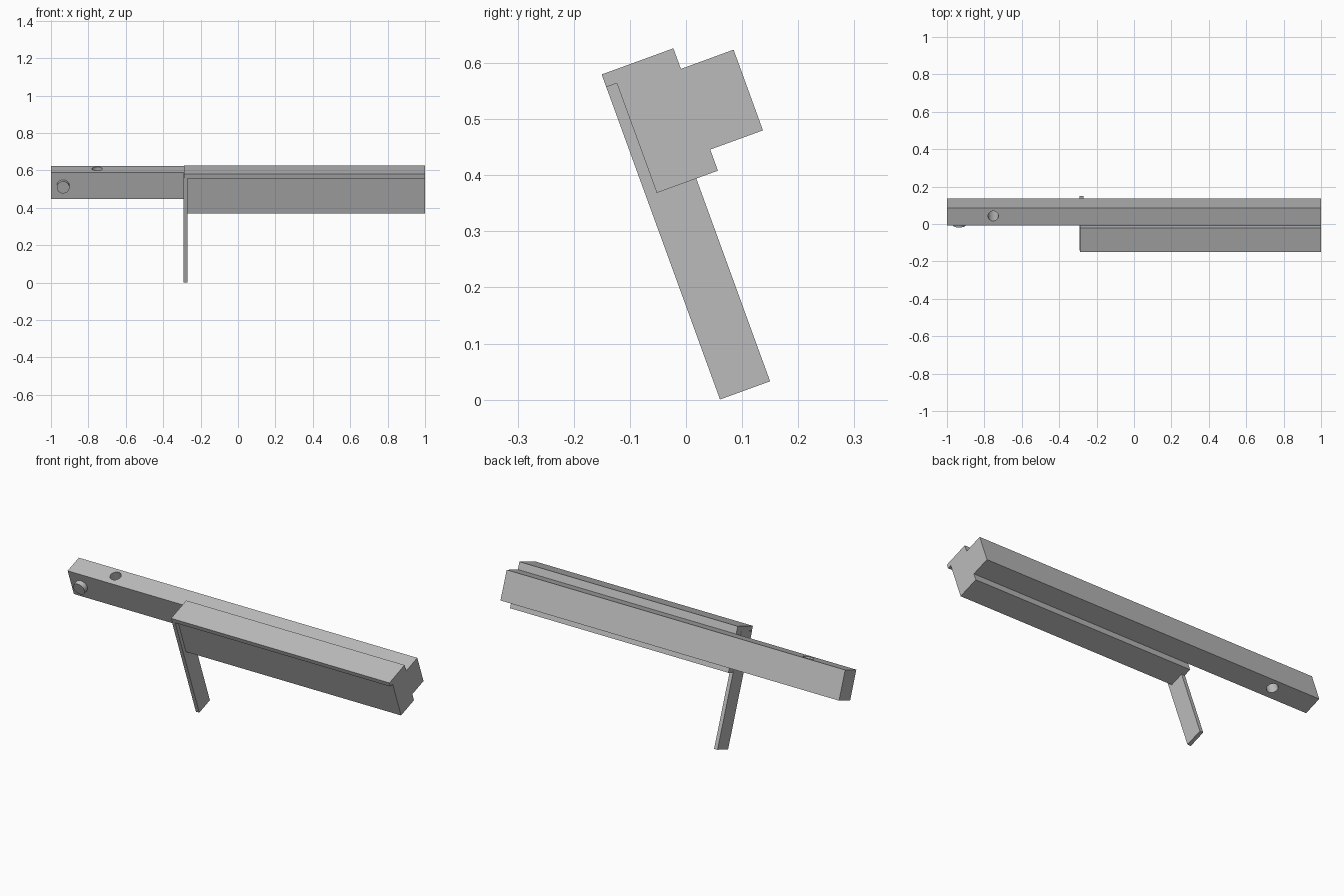
import bpy, bmesh, math
from mathutils import Matrix

cube = bpy.data.objects.get("Cube")
if cube:
    bpy.data.objects.remove(cube, do_unlink=True)

TILT = Matrix.Rotation(math.radians(20), 4, 'X')  # whole assembly leans back

grey = bpy.data.materials.new("plain grey")
grey.use_nodes = True
grey.diffuse_color = (0.5, 0.5, 0.5, 1)
grey.node_tree.nodes["Principled BSDF"].inputs["Base Color"].default_value = (0.5, 0.5, 0.5, 1)


def finish(name, bm):
    bmesh.ops.recalc_face_normals(bm, faces=bm.faces[:])
    bm.transform(TILT)
    mesh = bpy.data.meshes.new(name)
    bm.to_mesh(mesh)
    bm.free()
    mesh.materials.append(grey)
    obj = bpy.data.objects.new(name, mesh)
    bpy.context.collection.objects.link(obj)
    return obj


def extrusion(name, profile, x0, x1):
    """Sweep a closed (depth, height) profile along x."""
    bm = bmesh.new()
    face = bm.faces.new([bm.verts.new((x0, u, v)) for u, v in profile])
    ext = bmesh.ops.extrude_face_region(bm, geom=[face])
    moved = [g for g in ext["geom"] if isinstance(g, bmesh.types.BMVert)]
    bmesh.ops.translate(bm, verts=moved, vec=(x1 - x0, 0, 0))
    return finish(name, bm)


def rect(u0, u1, v0, v1):
    return [(u0, v0), (u1, v0), (u1, v1), (u0, v1)]


def cylinder(name, radius, length, centre, turn=0):
    bm = bmesh.new()
    bmesh.ops.create_cone(bm, cap_ends=True, segments=32, radius1=radius,
                          radius2=radius, depth=length,
                          matrix=Matrix.Translation(centre) @ Matrix.Rotation(turn, 4, 'X'))
    return finish(name, bm)


def smooth(obj):
    bpy.ops.object.select_all(action='DESELECT')
    obj.select_set(True)
    bpy.context.view_layer.objects.active = obj
    bpy.ops.object.shade_smooth_by_angle(angle=math.radians(30))


# Long rear bar with a round hole through it near one end
bar = extrusion("long_bar", rect(0.193, 0.293, 0.404, 0.557), -1, 1)
cutter = cylinder("hole_cutter", 0.028, 0.4, (-0.753, 0.248, 0.48))
cutter.hide_render = True
cut = bar.modifiers.new("hole", 'BOOLEAN')
cut.operation = 'DIFFERENCE'
cut.solver = 'EXACT'
cut.object = cutter
bpy.context.view_layer.objects.active = bar
bpy.ops.object.modifier_apply(modifier=cut.name)
bpy.data.objects.remove(cutter, do_unlink=True)
smooth(bar)

# Front block with an overhanging lip along its top edge
extrusion("front_block", [(0.077, 0.364), (0.193, 0.364), (0.193, 0.596),
                          (0.057, 0.596), (0.057, 0.572), (0.077, 0.572)], -0.29, 1)

# Thin leg at the end of the block
extrusion("support_leg", rect(0.057, 0.152, -0.0205, 0.572), -0.291, -0.271)

# Round button on the front of the bar
smooth(cylinder("button", 0.034, 0.03, (-0.935, 0.182, 0.48), math.pi / 2))
